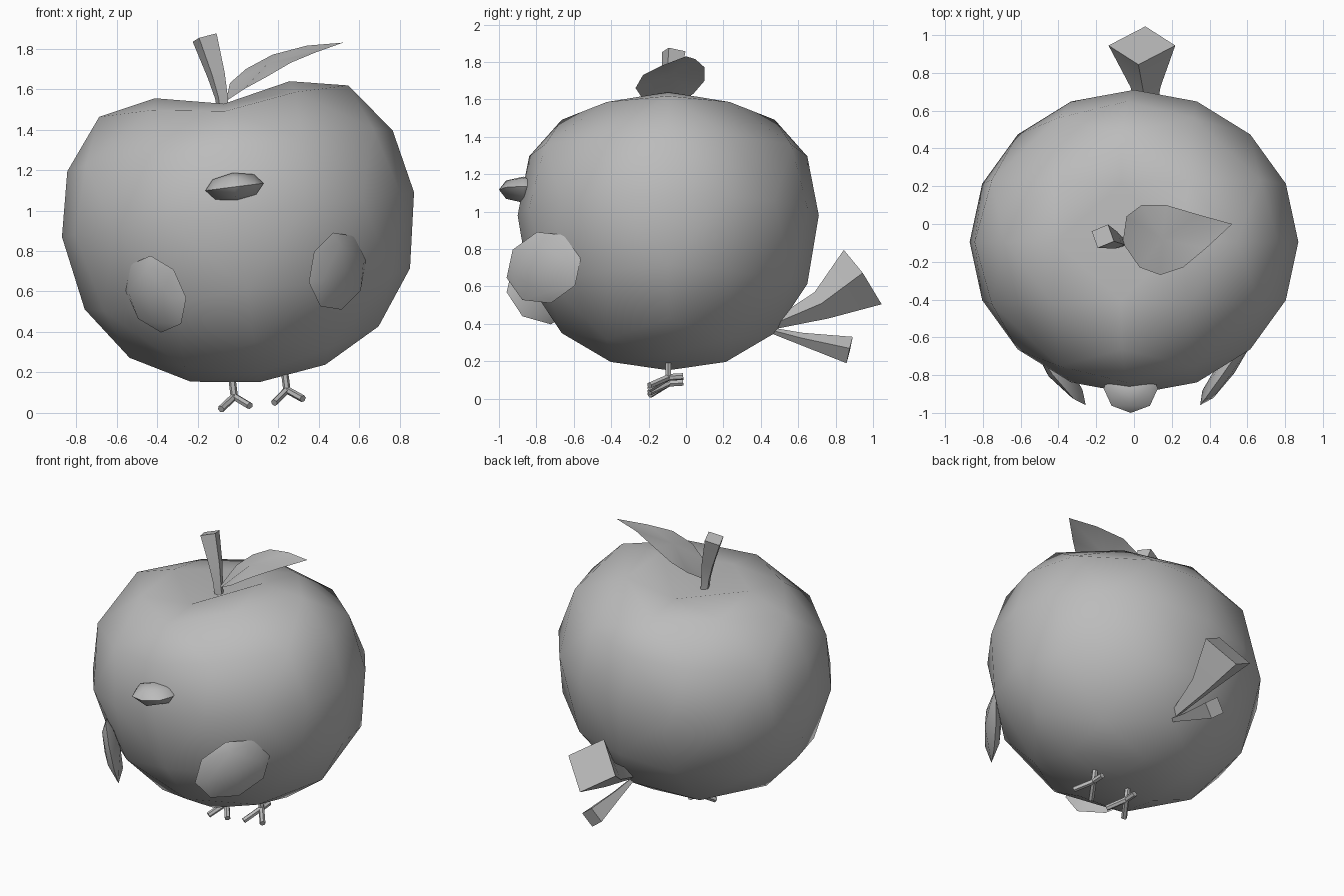
import bpy, bmesh, math
from mathutils import Vector, Matrix

if "Cube" in bpy.data.objects:
    bpy.data.objects.remove(bpy.data.objects["Cube"])

grey = bpy.data.materials.new("plain_grey")
grey.use_nodes = True
grey.diffuse_color = (0.5, 0.5, 0.5, 1)
grey.node_tree.nodes["Principled BSDF"].inputs["Base Color"].default_value = (0.5, 0.5, 0.5, 1)

# The whole bird leans sideways about its body centre
LEAN = Matrix.Translation((0, -0.095, 0.98)) @ Matrix.Rotation(math.radians(-7.2), 4, 'Y')


def finish(name, bm, matrix=None, angle=45):
    if matrix:
        bm.transform(matrix)
    bmesh.ops.recalc_face_normals(bm, faces=bm.faces)
    mesh = bpy.data.meshes.new(name)
    bm.to_mesh(mesh)
    bm.free()
    mesh.materials.append(grey)
    mesh.polygons.foreach_set("use_smooth", [True] * len(mesh.polygons))
    mesh.set_sharp_from_angle(angle=math.radians(angle))
    obj = bpy.data.objects.new(name, mesh)
    bpy.context.collection.objects.link(obj)


def ball(levels):
    """Unit sphere made from a subdivided octahedron."""
    bm = bmesh.new()
    for axis in range(3):
        for s in (-1, 1):
            co = Vector((0, 0, 0))
            co[axis] = s
            bm.verts.new(co)
    bmesh.ops.convex_hull(bm, input=bm.verts)
    for _ in range(levels):
        bmesh.ops.subdivide_edges(bm, edges=bm.edges[:], cuts=1, use_grid_fill=True)
        for v in bm.verts:
            v.co.normalize()
    return bm


def tube(bm, path, sides, ref=(1, 0, 0), phase=0.0):
    """Sweep a polygon along (point, radius) pairs and cap both ends."""
    pts = [Vector(p) for p, r in path]
    rings = []
    for i, (p, r) in enumerate(path):
        t = (pts[min(i + 1, len(pts) - 1)] - pts[max(i - 1, 0)]).normalized()
        u = Vector(ref)
        u = (u - t * u.dot(t)).normalized()
        w = t.cross(u)
        angles = [phase + math.tau * k / sides for k in range(sides)]
        rings.append([bm.verts.new(pts[i] + r * (u * math.cos(a) + w * math.sin(a))) for a in angles])
    for a, b in zip(rings, rings[1:]):
        for k in range(sides):
            n = (k + 1) % sides
            bm.faces.new((a[k], a[n], b[n], b[k]))
    bm.faces.new(rings[0])
    bm.faces.new(rings[-1])


# Apple body: heights remapped to flatten the base and sink the top
HEIGHTS = [(-1, -0.835), (-0.924, -0.79), (-0.707, -0.635), (-0.383, -0.37), (0, 0),
           (0.383, 0.318), (0.707, 0.565), (0.816, 0.565), (0.924, 0.622), (1.001, 0.5)]


def height(u):
    for (a, za), (b, zb) in zip(HEIGHTS, HEIGHTS[1:]):
        if u <= b:
            return za + (zb - za) * max(0, u - a) / (b - a)


bm = ball(2)
for v in bm.verts:
    x, y, z = v.co
    drop = 0.0
    if z > 0.6 and abs(x) < 0.01 and abs(y) > 0.1:
        drop = 0.05 if z < 0.8 else 0.07
    v.co = (x * 0.877, y * 0.805, height(z) - drop)
finish("apple_body", bm, LEAN, 60)

# Beak
bm = ball(1)
bm.transform(LEAN @ Matrix.Translation((0, -0.775, 0.138)) @ Matrix.Diagonal((0.145, 0.13, 0.07, 1)))
finish("beak", bm)

# Wings and feet, mirrored across the leaning body
for side, label in ((1, "left"), (-1, "right")):
    mirror = LEAN @ Matrix.Diagonal((side, 1, 1, 1))

    long_axis = Vector((0.28, 0.38, 0.07)).normalized()
    normal = Vector((0.78, -0.58, -0.12))
    normal = (normal - long_axis * normal.dot(long_axis)).normalized()
    up = normal.cross(long_axis)
    place = Matrix((long_axis, normal, up)).transposed().to_4x4()
    place.translation = (0.452, -0.665, -0.339)
    bm = ball(1)
    bm.transform(place @ Matrix.Diagonal((0.25, 0.05, 0.195, 1)))
    finish(label + "_wing", bm, mirror)

    bm = bmesh.new()
    ankle = Vector((0.131, 0, -0.89))
    tube(bm, [((0.131, 0, -0.76), 0.018), (ankle, 0.018)], 6)
    for toe in ((-0.07, -0.1, -0.055), (0.073, -0.1, -0.053), (0, 0.08, 0.005)):
        tube(bm, [(ankle, 0.018), (ankle + Vector(toe), 0.018)], 6, (0.3, 0.2, 1))
    finish(label + "_foot", bm, mirror)

# Tail: two flared square feathers
bm = bmesh.new()
tube(bm, [((0, 0.56, -0.59), 0.025), ((0, 0.82, -0.485), 0.08), ((0, 1.04, -0.333), 0.178)], 4)
finish("upper_tail", bm, LEAN)
bm = bmesh.new()
tube(bm, [((0, 0.55, -0.62), 0.015), ((0, 0.71, -0.665), 0.033), ((0, 0.97, -0.726), 0.073)], 4)
finish("lower_tail", bm, LEAN)

# Stem
bm = bmesh.new()
tube(bm, [((-0.07, -0.1, 1.46), 0.03), ((-0.082, -0.097, 1.56), 0.035),
          ((-0.108, -0.085, 1.67), 0.048), ((-0.165, -0.065, 1.855), 0.068)], 4, phase=math.radians(65))
finish("stem", bm)

# Leaf: a thin curved blade fanned around its middle
outline = [(-0.06, -0.1, 1.54), (-0.04, 0.04, 1.63), (0.04, 0.1, 1.70), (0.17, 0.1, 1.77),
           (0.34, 0.05, 1.815), (0.52, 0, 1.83), (0.38, -0.13, 1.78), (0.26, -0.23, 1.73),
           (0.14, -0.27, 1.66), (0.03, -0.23, 1.60)]
bm = bmesh.new()
middle = bm.verts.new((0.15, -0.08, 1.73))
rim = [bm.verts.new(p) for p in outline]
for a, b in zip(rim, rim[1:] + rim[:1]):
    bm.faces.new((middle, b, a))
finish("leaf", bm)
